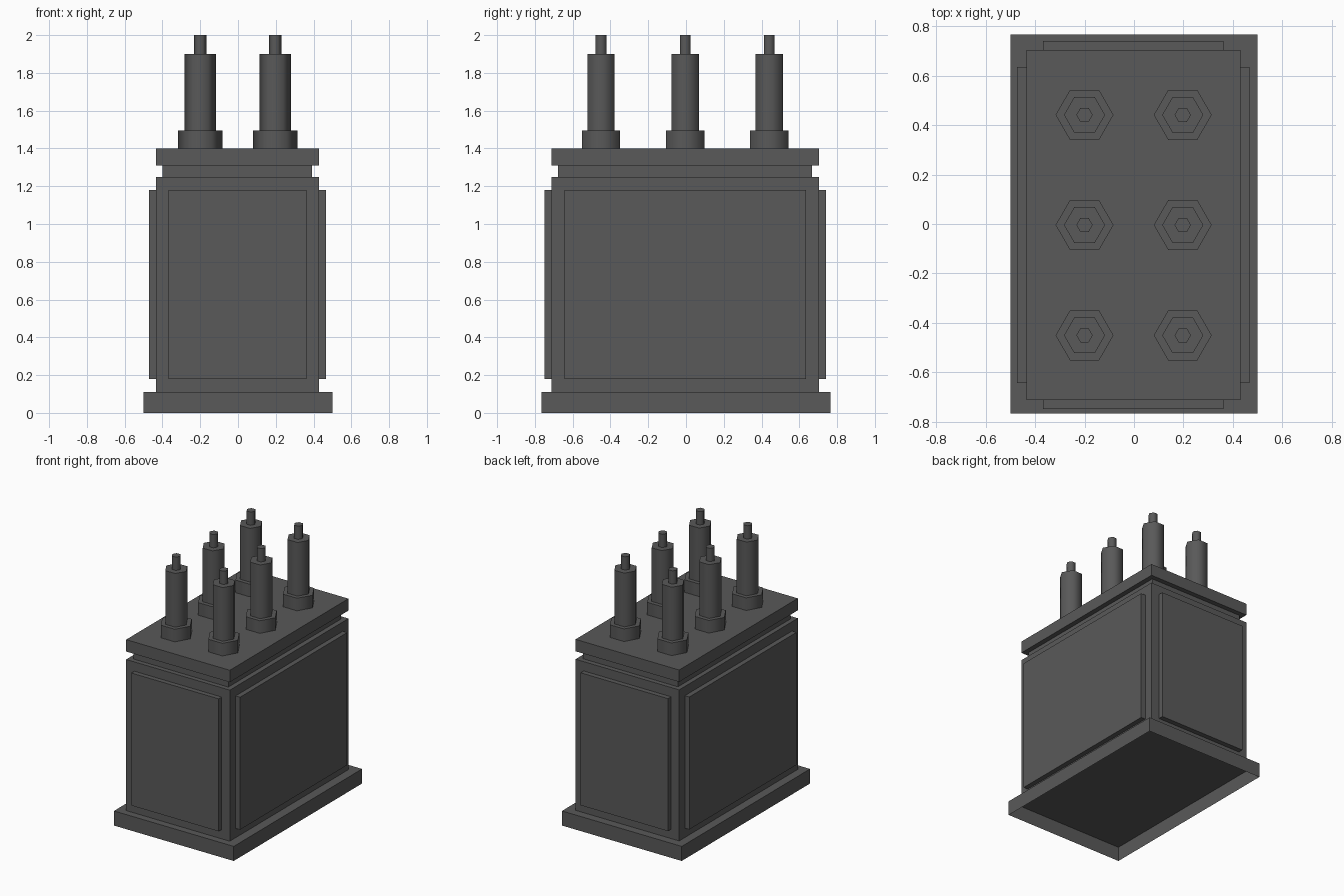
import bpy, bmesh, math
from mathutils import Matrix, Vector

if "Cube" in bpy.data.objects:
    bpy.data.objects.remove(bpy.data.objects["Cube"], do_unlink=True)

grey = bpy.data.materials.new("dark_grey")
grey.use_nodes = True
colour = (0.1, 0.1, 0.1, 1)
grey.diffuse_color = colour
grey.node_tree.nodes["Principled BSDF"].inputs["Base Color"].default_value = colour


def finish(name, bm):
    mesh = bpy.data.meshes.new(name)
    bm.to_mesh(mesh)
    bm.free()
    mesh.materials.append(grey)
    obj = bpy.data.objects.new(name, mesh)
    bpy.context.collection.objects.link(obj)
    return obj


def box(name, x, y, z, open_bottom=False):
    """Box from (low, high) ranges on each axis."""
    bm = bmesh.new()
    low, high = (Vector(p) for p in zip(x, y, z))
    place = Matrix.Translation((low + high) / 2) @ Matrix.Diagonal((*(high - low), 1))
    bmesh.ops.create_cube(bm, size=1, matrix=place)
    if open_bottom:
        under = [f for f in bm.faces if f.normal.z < -0.9]
        bmesh.ops.delete(bm, geom=under, context='FACES')
    return finish(name, bm)


def hex_prism(name, x, y, radius, z0, z1):
    """Six-sided post with softened sides and crisp caps."""
    bm = bmesh.new()
    bmesh.ops.create_cone(bm, cap_ends=True, segments=6, radius1=radius, radius2=radius,
                          depth=z1 - z0, matrix=Matrix.Translation((x, y, (z0 + z1) / 2))
                          @ Matrix.Rotation(math.pi / 6, 4, 'Z'))
    # put corners on the x axis
    corner = max(bm.verts, key=lambda v: v.co.x)
    if abs(corner.co.y - y) > radius * 0.1:
        bmesh.ops.rotate(bm, verts=bm.verts, cent=(x, y, 0),
                         matrix=Matrix.Rotation(math.pi / 6, 3, 'Z'))
    obj = finish(name, bm)
    bpy.ops.object.select_all(action='DESELECT')
    obj.select_set(True)
    bpy.context.view_layer.objects.active = obj
    bpy.ops.object.shade_smooth_by_angle(angle=math.radians(65))


# Tank, from the hollow foot up to the lid
tank_x, tank_y = (-0.435, 0.43), (-0.712, 0.703)
box("base_plinth", (-0.5, 0.5), (-0.765, 0.765), (0, 0.11), open_bottom=True)
box("tank_body", tank_x, tank_y, (0.11, 1.25))
box("tank_neck", (-0.4, 0.393), (-0.677, 0.667), (1.25, 1.31))
box("tank_lid", tank_x, tank_y, (1.31, 1.4))

# Raised panels on the four walls
panel_z, wide_x, wide_y = (0.18, 1.18), (-0.367, 0.362), (-0.643, 0.635)
box("front_panel", wide_x, (-0.748, tank_y[0]), panel_z)
box("back_panel", wide_x, (tank_y[1], 0.74), panel_z)
box("right_panel", (-0.472, tank_x[0]), wide_y, panel_z)
box("left_panel", (tank_x[1], 0.467), wide_y, panel_z)

# Two rows of three terminals: collar, post and contact tip
for side, x in (("right", -0.2), ("left", 0.197)):
    for place, y in (("front", -0.45), ("middle", -0.004), ("back", 0.441)):
        for part, radius, z0, z1 in (("collar", 0.117, 1.4, 1.495),
                                     ("post", 0.083, 1.495, 1.9),
                                     ("tip", 0.033, 1.9, 2.0)):
            hex_prism(f"{place}_{side}_terminal_{part}", x, y, radius, z0, z1)
